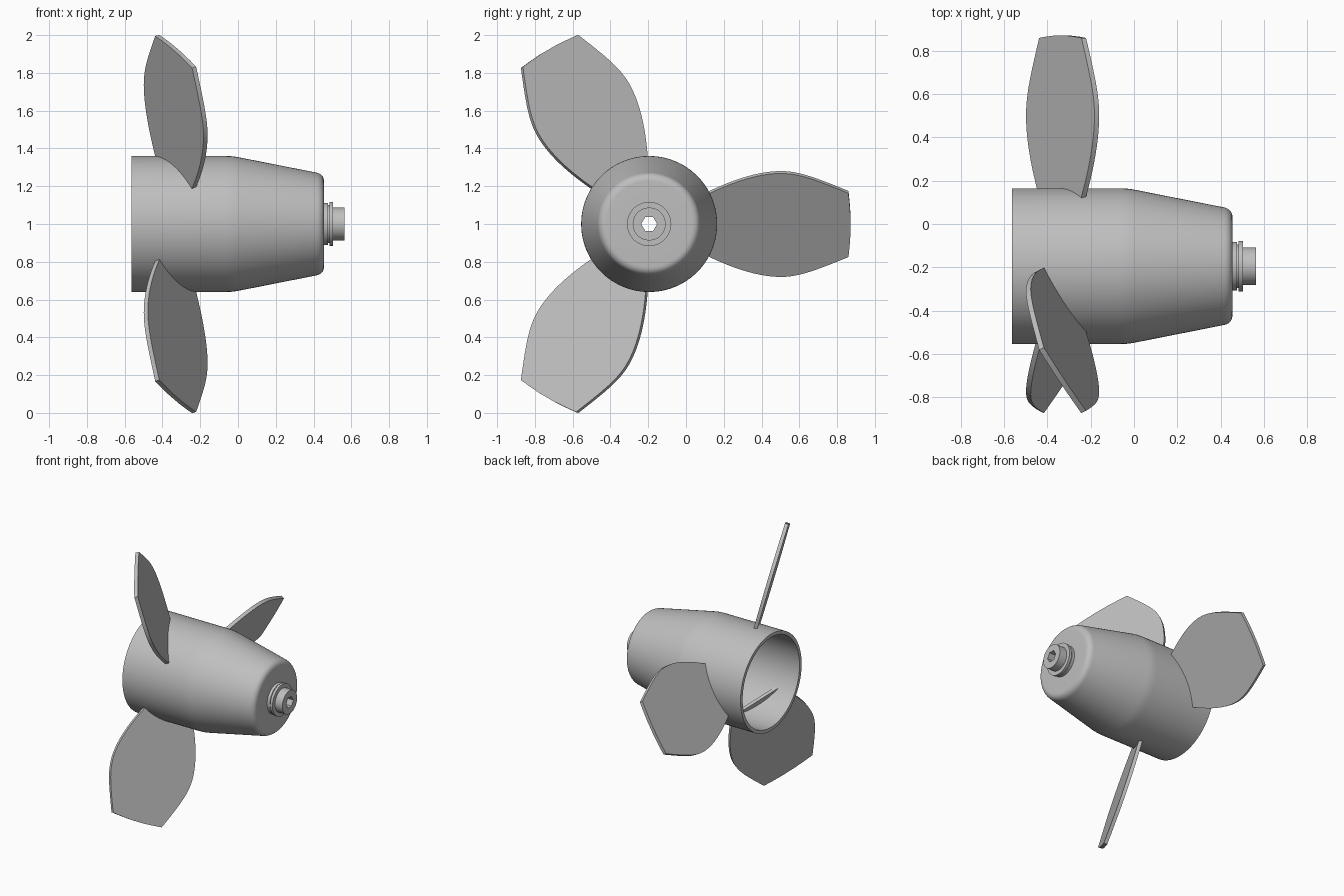
import bpy, bmesh
from math import sin, cos, pi, radians
from mathutils import Vector, Matrix
from mathutils.geometry import interpolate_bezier

if "Cube" in bpy.data.objects:
    bpy.data.objects.remove(bpy.data.objects["Cube"])

CENTRE = Vector((0, -0.195, 1.0))   # point on the propeller axis, which runs along x
SEGMENTS = 96

metal = bpy.data.materials.new("grey_metal")
metal.use_nodes = True
GREY = (0.52, 0.52, 0.52, 1)
metal.diffuse_color = GREY
metal.node_tree.nodes["Principled BSDF"].inputs["Base Color"].default_value = GREY


def finish(name, bm, matrix=None):
    bmesh.ops.recalc_face_normals(bm, faces=bm.faces)
    mesh = bpy.data.meshes.new(name)
    bm.to_mesh(mesh)
    bm.free()
    mesh.materials.append(metal)
    obj = bpy.data.objects.new(name, mesh)
    bpy.context.collection.objects.link(obj)
    obj.matrix_world = Matrix.Translation(CENTRE) @ (matrix or Matrix())
    bpy.ops.object.select_all(action='DESELECT')
    obj.select_set(True)
    bpy.context.view_layer.objects.active = obj
    bpy.ops.object.shade_smooth_by_angle(angle=radians(30))
    return obj


def lathe(name, profile, bore=()):
    """Spin a closed (x, radius) loop about x; bore points get a hexagonal ring."""
    bm = bmesh.new()
    rings = []
    for x, r in list(profile) + list(bore):
        ring = []
        for i in range(SEGMENTS):
            a = 2 * pi * i / SEGMENTS
            k = cos(pi / 6) / cos(a % (pi / 3) - pi / 6) if (x, r) in bore else 1
            ring.append(bm.verts.new((x, r * k * cos(a), r * k * sin(a))))
        rings.append(ring)
    for a, b in zip(rings, rings[1:] + rings[:1]):
        for i in range(SEGMENTS):
            j = (i + 1) % SEGMENTS
            bm.faces.new((a[i], a[j], b[j], b[i]))
    return finish(name, bm)


def bezier(*points, steps=10):
    return [(p.x, p.y) for p in interpolate_bezier(*[Vector(p) for p in points], steps)]


# Hollow hub: straight barrel, soft shoulder, taper and rounded nose
shoulder = bezier((-0.07, 0.36), (-0.04, 0.36), (-0.02, 0.358), (0.01, 0.352), steps=6)
nose = bezier((0.415, 0.272), (0.441, 0.267), (0.455, 0.25), (0.455, 0.226), steps=9)
lathe("hub_shell", [(-0.565, 0.335), (-0.565, 0.36)] + shoulder + nose
      + [(0.455, 0.09), (0.425, 0.09), (0.425, 0.225), (0.40, 0.25), (0.0, 0.328), (-0.07, 0.335)])

# Stepped shaft end with a grooved collar and a hexagonal socket right through
lathe("shaft_end", [(0.42, 0.10), (0.455, 0.10), (0.455, 0.112), (0.477, 0.112),
                    (0.477, 0.10), (0.484, 0.10), (0.484, 0.117), (0.503, 0.117),
                    (0.503, 0.087), (0.563, 0.087)],
      bore=[(0.563, 0.042), (0.42, 0.042)])


# Flat pitched blades
PITCH = radians(30)
THICK = 0.025


def blade(name, angle):
    edge = bezier((0.30, 0.165), (0.42, 0.225), (0.57, 0.28), (0.695, 0.28), steps=12)
    edge += bezier((0.695, 0.28), (0.79, 0.28), (0.87, 0.25), (1.055, 0.175), steps=12)[1:]
    edge += [(1.061, 0.12), (1.066, 0.05)]
    outline = edge + [(r, -w) for r, w in reversed(edge)]
    chord = Vector((sin(PITCH), 0, cos(PITCH)))
    normal = Vector((cos(PITCH), 0, -sin(PITCH)))
    bm = bmesh.new()
    verts = [bm.verts.new(Vector((-0.33, r, 0)) + chord * ((w - 0.006 * (1 if w > 0 else -1)) / cos(PITCH))
                          - normal * THICK / 2) for r, w in outline]
    face = bm.faces.new(verts)
    grown = bmesh.ops.extrude_face_region(bm, geom=[face], use_keep_orig=True)
    moved = [v for v in grown["geom"] if isinstance(v, bmesh.types.BMVert)]
    bmesh.ops.translate(bm, verts=moved, vec=normal * THICK)
    finish(name, bm, Matrix.Rotation(angle, 4, 'X'))


for i, side in enumerate(("rear", "upper", "lower")):
    blade(side + "_blade", i * 2 * pi / 3)
